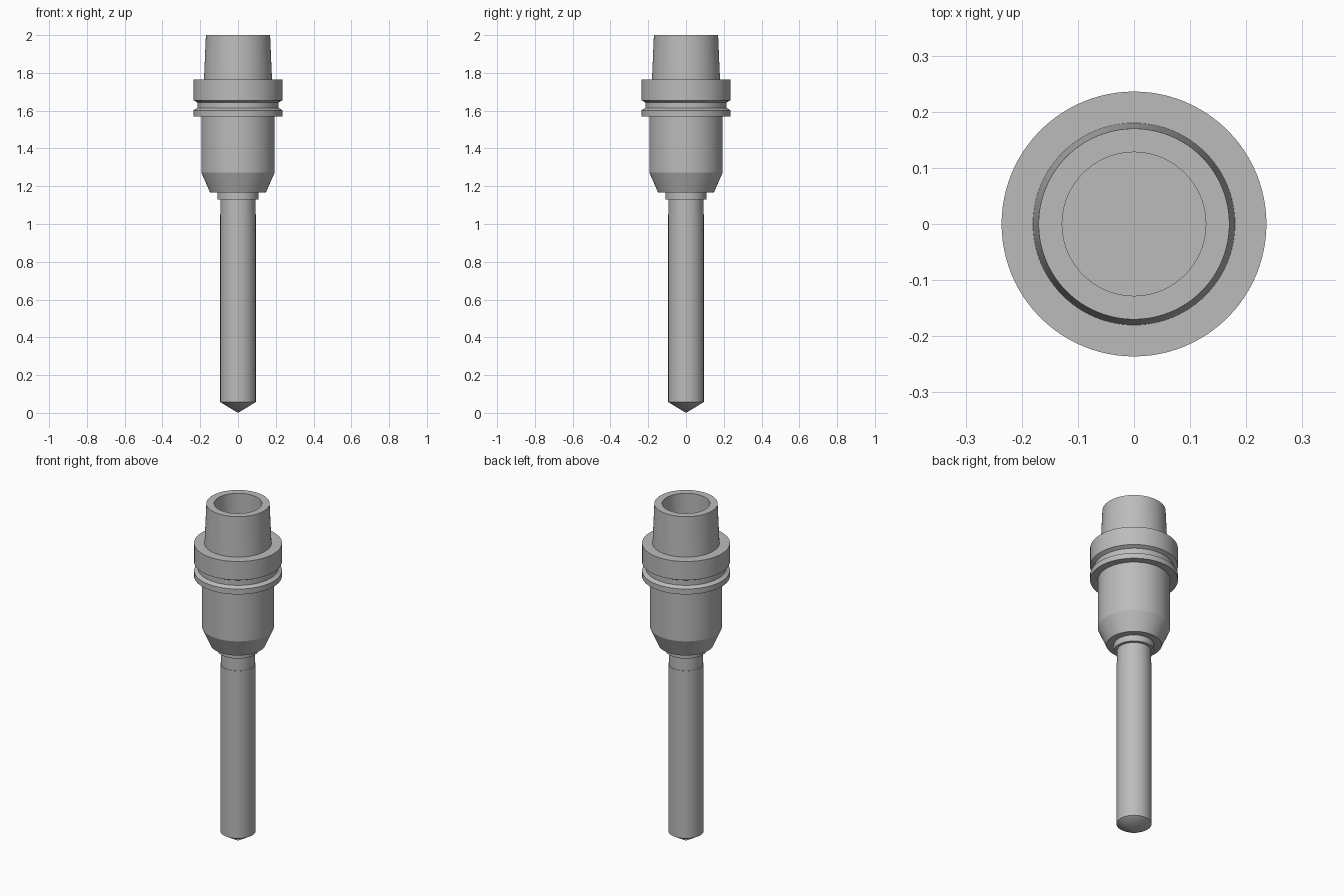
import bpy, bmesh, math

if "Cube" in bpy.data.objects:
    bpy.data.objects.remove(bpy.data.objects["Cube"])

SEGMENTS = 96

steel = bpy.data.materials.new("steel_grey")
steel.diffuse_color = (0.5, 0.5, 0.5, 1.0)
steel.use_nodes = True
steel.node_tree.nodes["Principled BSDF"].inputs["Base Color"].default_value = steel.diffuse_color


def lathe(name, profile):
    """Spin a (radius, height) profile around z; zero radii become poles."""
    bm = bmesh.new()
    rings = []
    for r, z in profile:
        if r == 0:
            rings.append([bm.verts.new((0, 0, z))] * SEGMENTS)
        else:
            rings.append([bm.verts.new((r * math.cos(a), r * math.sin(a), z))
                          for a in (2 * math.pi * i / SEGMENTS for i in range(SEGMENTS))])
    for low, high in zip(rings, rings[1:]):
        for i in range(SEGMENTS):
            j = (i + 1) % SEGMENTS
            corners = dict.fromkeys((low[i], low[j], high[j], high[i]))
            bm.faces.new(list(corners))
    bmesh.ops.recalc_face_normals(bm, faces=bm.faces)
    mesh = bpy.data.meshes.new(name)
    bm.to_mesh(mesh)
    bm.free()
    mesh.materials.append(steel)
    obj = bpy.data.objects.new(name, mesh)
    bpy.context.collection.objects.link(obj)
    bpy.ops.object.select_all(action='DESELECT')
    obj.select_set(True)
    bpy.context.view_layer.objects.active = obj
    bpy.ops.object.shade_smooth_by_angle(angle=math.radians(20))
    return obj


# Holder: collar, tapered body, grooved flange, hollow taper shank
lathe("tool_holder", [
    (0, 1.13), (0.109, 1.13), (0.109, 1.167),       # collar
    (0.148, 1.167), (0.194, 1.272), (0.194, 1.57),  # body
    (0.236, 1.57), (0.236, 1.602),                  # lower flange
    (0.215, 1.614), (0.215, 1.644),                 # groove
    (0.236, 1.655), (0.236, 1.765),                 # upper flange
    (0.180, 1.765), (0.170, 2.0),                   # taper shank
    (0.128, 2.0), (0.128, 1.765), (0, 1.765),       # bore
])

# Drill: pointed tip, cutting length, slightly slimmer neck
lathe("drill", [
    (0, 0), (0.094, 0.057), (0.094, 1.05),
    (0.092, 1.05), (0.092, 1.135), (0, 1.135),
])
